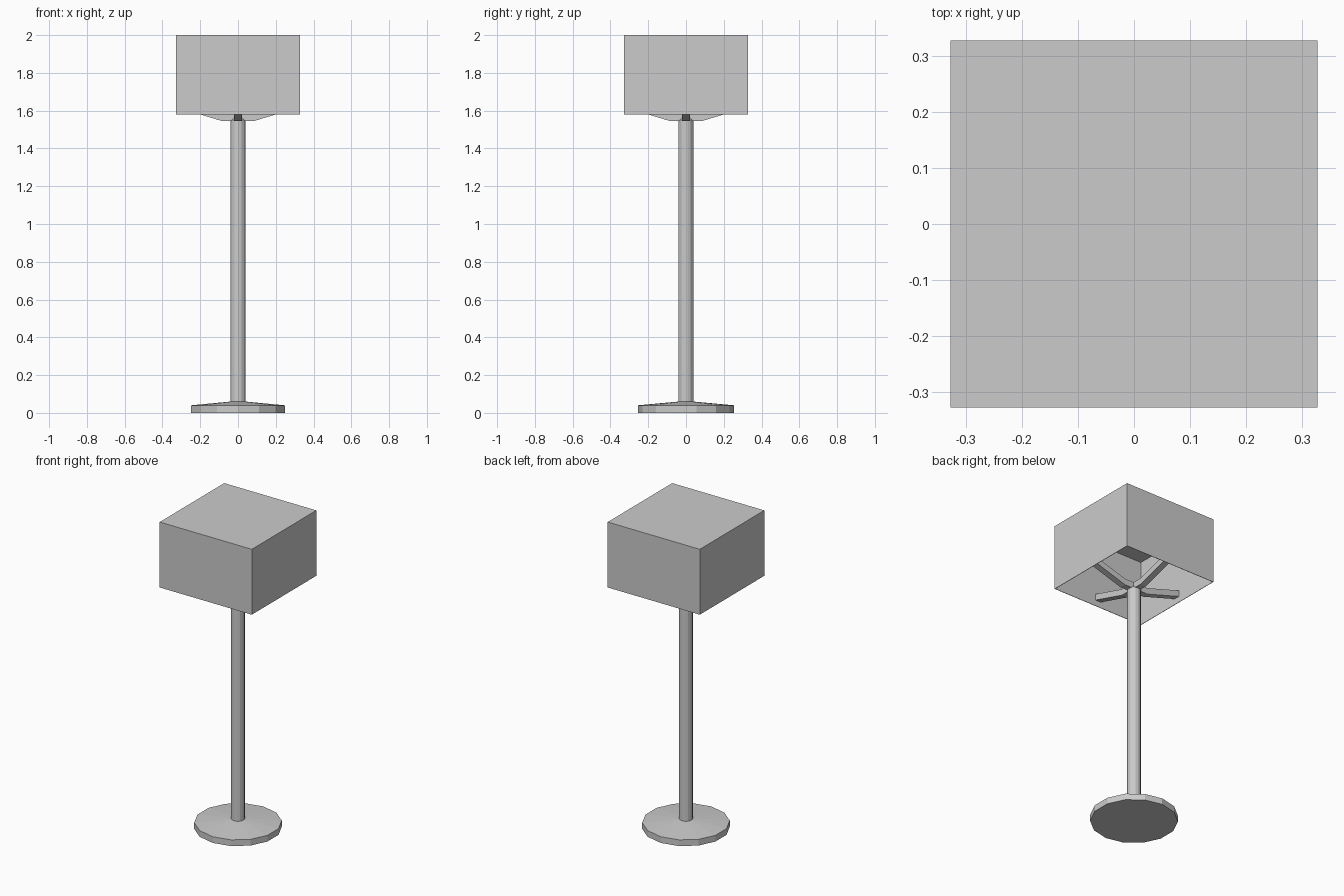
import bpy, bmesh, math

if "Cube" in bpy.data.objects:
    bpy.data.objects.remove(bpy.data.objects["Cube"])

SIDES = 14


def add_object(name, bm):
    bmesh.ops.recalc_face_normals(bm, faces=bm.faces)
    mesh = bpy.data.meshes.new(name)
    bm.to_mesh(mesh)
    bm.free()
    obj = bpy.data.objects.new(name, mesh)
    bpy.context.collection.objects.link(obj)
    return obj


def lathe(name, profile):
    """Capped faceted solid from (radius, z) rings, with a corner on the y axis."""
    bm = bmesh.new()
    rings = []
    for r, z in profile:
        angles = [math.tau * i / SIDES for i in range(SIDES)]
        rings.append([bm.verts.new((r * math.sin(a), r * math.cos(a), z)) for a in angles])
    for low, high in zip(rings, rings[1:]):
        for i in range(SIDES):
            j = (i + 1) % SIDES
            bm.faces.new((low[i], low[j], high[j], high[i]))
    bm.faces.new(rings[0])
    bm.faces.new(rings[-1])
    return add_object(name, bm)


# Base disc with a gently sloped top, and the pole
lathe("base", [(0.255, 0.0), (0.255, 0.04), (0.04, 0.06)])
lathe("pole", [(0.04, 0.055), (0.04, 1.55), (0.032, 1.56)])

# Four bent arms from the pole out to the shade walls
arm_profile = [(0.0, 1.545), (0.085, 1.545), (0.324, 1.618),
               (0.324, 1.658), (0.085, 1.585), (0.0, 1.585)]
for k in range(4):
    bm = bmesh.new()
    face = bm.faces.new([bm.verts.new((x, -0.02, z)) for x, z in arm_profile])
    side = bmesh.ops.extrude_face_region(bm, geom=[face], use_keep_orig=True)
    moved = [g for g in side["geom"] if isinstance(g, bmesh.types.BMVert)]
    bmesh.ops.translate(bm, verts=moved, vec=(0, 0.04, 0))
    arm = add_object(f"shade_arm_{k + 1}", bm)
    arm.rotation_euler.z = k * math.pi / 2

# Square shade: thin box, closed on top and open below
bm = bmesh.new()
bmesh.ops.create_cube(bm, size=1)
bmesh.ops.scale(bm, verts=bm.verts, vec=(0.654, 0.654, 0.42))
bmesh.ops.translate(bm, verts=bm.verts, vec=(0, 0, 1.79))
bm.normal_update()
bottom = [f for f in bm.faces if f.normal.z < -0.9]
bmesh.ops.delete(bm, geom=bottom, context='FACES_ONLY')
shade = add_object("lamp_shade", bm)
wall = shade.modifiers.new("wall_thickness", 'SOLIDIFY')
wall.thickness = 0.004
wall.offset = -1
